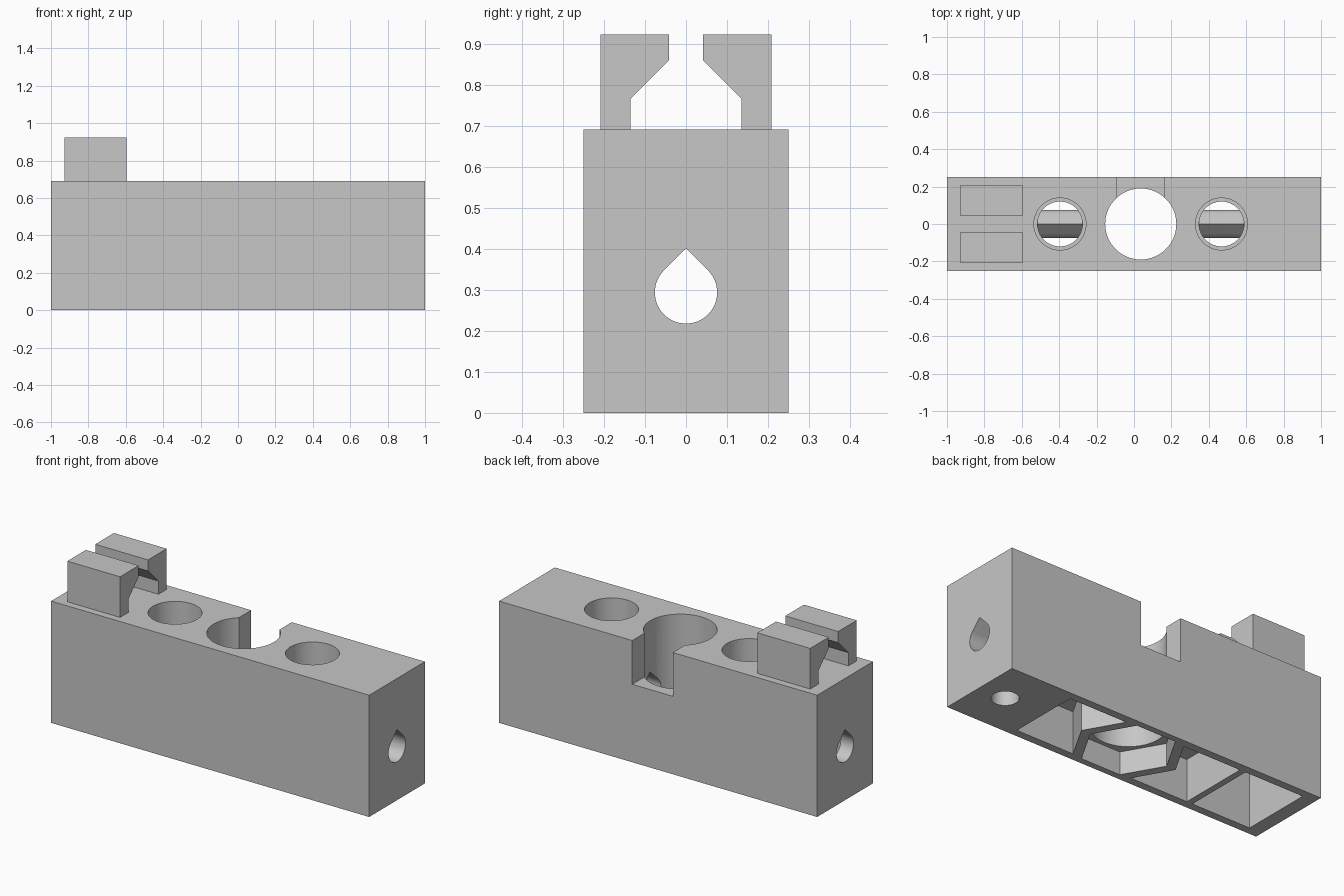
import bpy, bmesh, math
from mathutils import Vector

if "Cube" in bpy.data.objects:
    bpy.data.objects.remove(bpy.data.objects["Cube"], do_unlink=True)

grey = bpy.data.materials.new("light grey")
grey.use_nodes = True
COLOUR = (0.57, 0.57, 0.57, 1)
grey.diffuse_color = COLOUR
grey.node_tree.nodes["Principled BSDF"].inputs["Base Color"].default_value = COLOUR

CX = 0.036        # axis of the main bore
TOP = 0.692       # top of the block
HALF = 0.205      # half width of the underside pockets
BOLT = 0.432      # bolt hole distance from the main bore


def prism(name, points, offset):
    """Extrude a closed outline of 3D points along an offset."""
    bm = bmesh.new()
    face = bm.faces.new([bm.verts.new(p) for p in points])
    extruded = bmesh.ops.extrude_face_region(bm, geom=[face])["geom"]
    verts = [v for v in extruded if isinstance(v, bmesh.types.BMVert)]
    bmesh.ops.translate(bm, verts=verts, vec=Vector(offset))
    bmesh.ops.recalc_face_normals(bm, faces=bm.faces)
    mesh = bpy.data.meshes.new(name)
    bm.to_mesh(mesh)
    bm.free()
    obj = bpy.data.objects.new(name, mesh)
    bpy.context.collection.objects.link(obj)
    mesh.materials.append(grey)
    return obj


def upright(name, outline, low, high):
    return prism(name, [(x, y, low) for x, y in outline], (0, 0, high - low))


def rectangle(x0, x1, y0, y1):
    return [(x0, y0), (x1, y0), (x1, y1), (x0, y1)]


def circle(x, r, n=64):
    return [(x + r * math.cos(math.tau * i / n), r * math.sin(math.tau * i / n))
            for i in range(n)]


block = upright("block", rectangle(-1, 1, -0.25, 0.25), 0, TOP)
cutters = []

# Main bore, hexagonal recess below it and open slot at the back
cutters.append(upright("bore_cutter", circle(CX, 0.19), -0.1, 1))
cutters.append(upright("hex_cutter", circle(CX, 0.247, 6), -0.1, 0.13))
cutters.append(upright("slot_cutter", rectangle(-0.092, 0.163, 0, 0.4), 0.443, 1))

# Bolt holes and the pockets under them, shaped around the hexagon
for side in (-1, 1):
    x = CX + side * BOLT
    cutters.append(upright("counterbore_cutter", circle(x, 0.139), 0.42, 1))
    cutters.append(upright("bolt_cutter", circle(x, 0.12), 0.24, 1))
    inner, apex, end = (CX + side * d for d in (0.187, 0.305, 0.55))
    cutters.append(upright("pocket_cutter",
                           [(inner, -HALF), (apex, 0), (inner, HALF),
                            (end, HALF), (end, -HALF)], -0.1, 0.241))

# Pocket below the clips and a round hole at the other end
cutters.append(upright("end_pocket_cutter",
                       rectangle(-0.92, -0.55, -HALF, HALF), -0.1, 0.45))
cutters.append(upright("screw_cutter", circle(0.835, 0.07), -0.1, 0.295))

# Teardrop channel running the whole length
R, Z = 0.076, 0.294
drop = [(-1.2, R * math.cos(a), Z + R * math.sin(a))
        for a in (math.radians(135 + 270 * i / 48) for i in range(49))]
drop.append((-1.2, 0, Z + R * math.sqrt(2)))
cutters.append(prism("channel_cutter", drop, (2.4, 0, 0)))

# Apply the cuts, then remove the cutters
for cutter in cutters:
    cutter.hide_render = True
    cut = block.modifiers.new(cutter.name, "BOOLEAN")
    cut.operation = "DIFFERENCE"
    cut.solver = "EXACT"
    cut.object = cutter
bpy.context.view_layer.objects.active = block
for name in [m.name for m in block.modifiers]:
    bpy.ops.object.modifier_apply(modifier=name)
for cutter in cutters:
    bpy.data.objects.remove(cutter, do_unlink=True)

# Pair of hooked clips
for side, name in ((-1, "front_clip"), (1, "back_clip")):
    profile = [(0.209, TOP), (0.209, 0.923), (0.042, 0.923),
               (0.042, 0.86), (0.135, 0.767), (0.135, TOP)]
    prism(name, [(-0.927, side * y, z) for y, z in profile], (0.332, 0, 0))

# Smooth bores with crisp edges
bpy.ops.object.select_all(action="DESELECT")
block.select_set(True)
bpy.ops.object.shade_smooth_by_angle(angle=math.radians(30))
